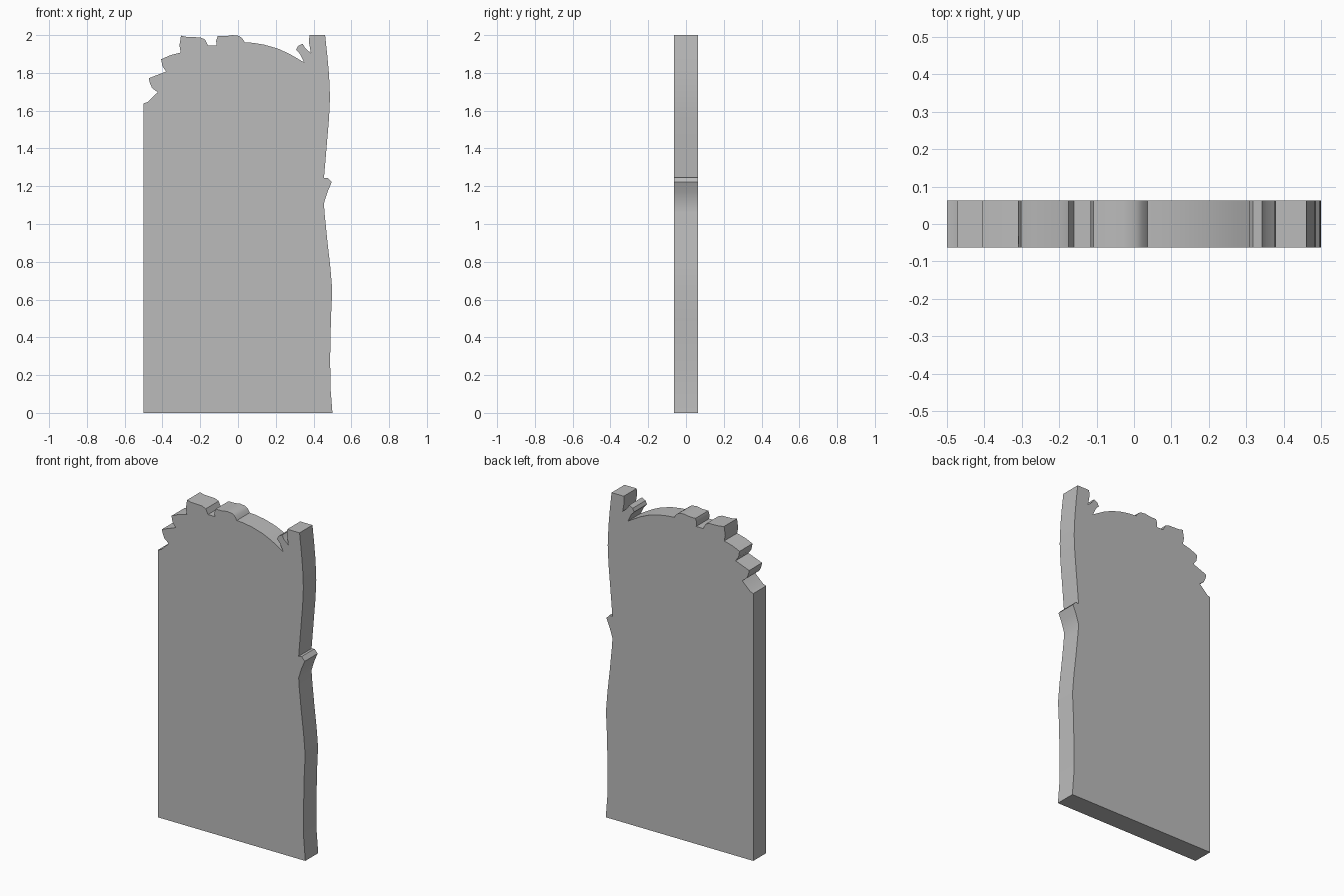
import bpy, bmesh, math

HALF_THICKNESS = 0.0625

# Straight left side, then scalloped leafy top (left to right)
leafy_top = [
    (-0.5, 0), (-0.5, 1.638), (-0.48, 1.645), (-0.425, 1.697), (-0.455, 1.72),
    (-0.468, 1.75), (-0.472, 1.772), (-0.38, 1.807), (-0.4, 1.835),
    (-0.407, 1.872), (-0.36, 1.893), (-0.303, 1.908), (-0.31, 1.945), (-0.302, 1.997),
    (-0.27, 1.99), (-0.2, 1.988), (-0.175, 1.977), (-0.16, 1.946), (-0.113, 1.946),
    (-0.116, 1.97), (-0.108, 1.994), (-0.065, 1.994), (-0.03, 2.0),
    (0.005, 1.996), (0.022, 1.984), (0.036, 1.962), (0.08, 1.959), (0.14, 1.949),
    (0.21, 1.929), (0.27, 1.902), (0.315, 1.876), (0.35, 1.855),
]
# Small twig and right post top
twig = [(0.328, 1.9), (0.308, 1.922), (0.318, 1.942), (0.342, 1.955),
        (0.355, 1.932), (0.386, 1.904), (0.376, 1.96), (0.378, 2.0), (0.461, 2.0)]
# Wavy right edge with a notch, top to bottom
wavy_side = [
    (0.472, 1.9), (0.482, 1.79), (0.487, 1.67), (0.482, 1.56), (0.47, 1.42),
    (0.455, 1.242), (0.475, 1.245), (0.496, 1.222), (0.474, 1.17),
    (0.455, 1.11), (0.458, 1.06), (0.473, 0.91), (0.489, 0.77), (0.499, 0.65),
    (0.492, 0.5), (0.488, 0.3), (0.489, 0.14), (0.5, 0),
]

# Extrude the outline into a slab
bm = bmesh.new()
face = bm.faces.new([bm.verts.new((x, -HALF_THICKNESS, z))
                     for x, z in leafy_top + twig + wavy_side])
result = bmesh.ops.extrude_face_region(bm, geom=[face], use_keep_orig=True)
for v in result["geom"]:
    if isinstance(v, bmesh.types.BMVert):
        v.co.y = HALF_THICKNESS
bmesh.ops.recalc_face_normals(bm, faces=bm.faces)
mesh = bpy.data.meshes.new("slab")
bm.to_mesh(mesh)
bm.free()
slab = bpy.data.objects.new("slab", mesh)
bpy.context.collection.objects.link(slab)

# Plain grey
grey = bpy.data.materials.new("grey")
grey.diffuse_color = (0.5, 0.5, 0.5, 1)
mesh.materials.append(grey)

# Soft curves, crisp corners
bpy.context.view_layer.objects.active = slab
slab.select_set(True)
bpy.ops.object.shade_smooth_by_angle(angle=math.radians(30))
